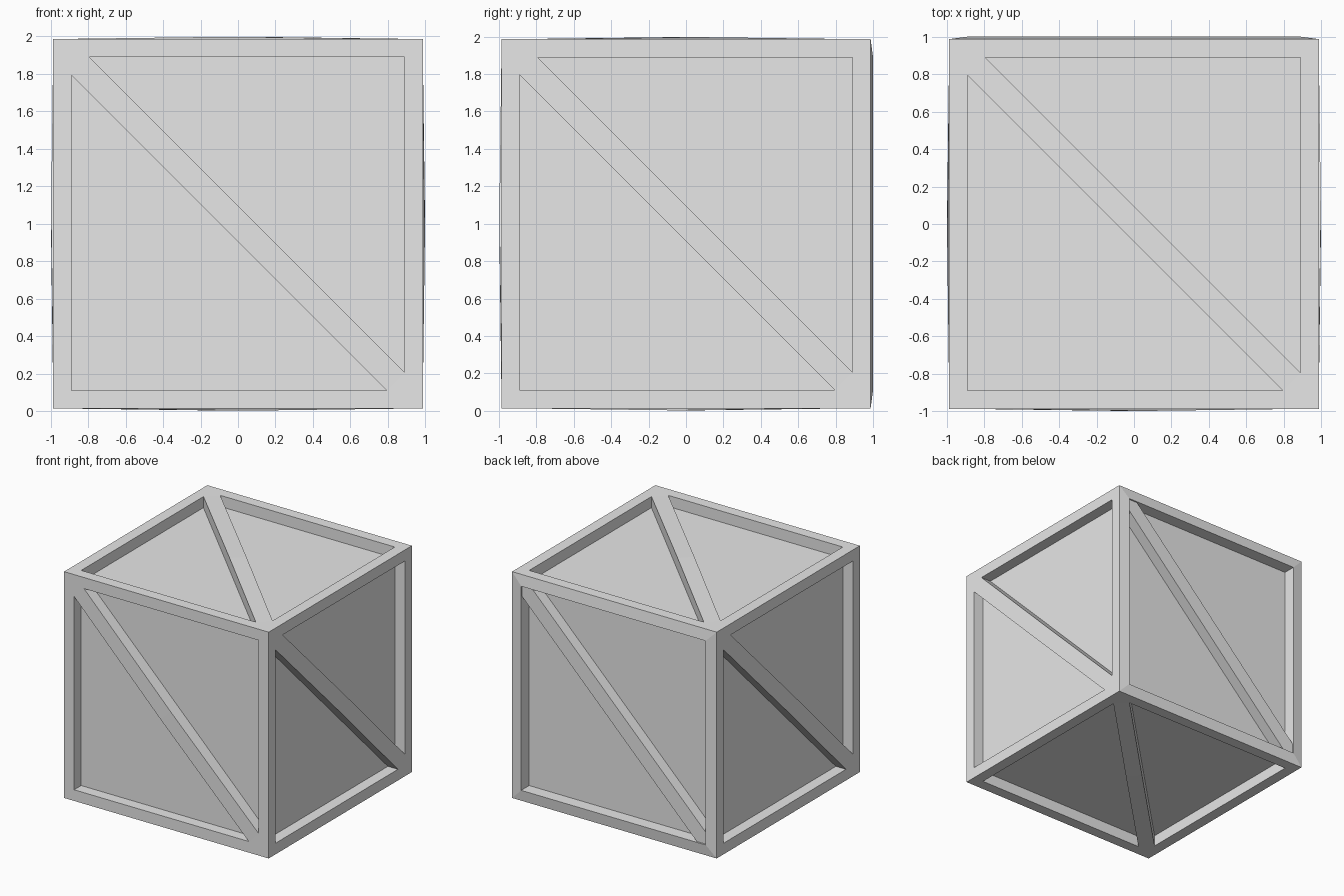
import bpy
import bmesh
from mathutils import Vector

cube = bpy.data.objects.get("Cube")
if cube:
    bpy.data.objects.remove(cube)

OUTER = 0.987   # half size of the frame
INNER = 0.89    # half size of the recessed core
BAR = 0.095     # half width of a brace along the frame edge

grey = bpy.data.materials.new("plain grey")
grey.use_nodes = True
colour = (0.8, 0.8, 0.8, 1)
grey.diffuse_color = colour
grey.node_tree.nodes["Principled BSDF"].inputs["Base Color"].default_value = colour

X, Y, Z = Vector((1, 0, 0)), Vector((0, 1, 0)), Vector((0, 0, 1))
# Each side: right and up directions as seen from outside
SIDES = {
    "front": (X, Z), "back": (-X, Z), "right": (Y, Z),
    "left": (-Y, Z), "top": (X, Y), "bottom": (X, -Y),
}


def finish(name, bm):
    bmesh.ops.remove_doubles(bm, verts=bm.verts, dist=0.0005)
    mesh = bpy.data.meshes.new(name)
    bm.to_mesh(mesh)
    bm.free()
    mesh.materials.append(grey)
    obj = bpy.data.objects.new(name, mesh)
    obj.location.z = 1
    bpy.context.collection.objects.link(obj)


def placer(u, v):
    n = u.cross(v)
    return lambda p, h: u * p[0] + v * p[1] + n * h


def add_face(bm, points):
    bm.faces.new([bm.verts.new(p) for p in points])


def square(s):
    return [(-s, -s), (s, -s), (s, s), (-s, s)]


# Recessed panels: one solid core
bm = bmesh.new()
bmesh.ops.create_cube(bm, size=2 * INNER)
finish("recessed_panels", bm)

# Edge frame: mitred borders and pocket walls; the back rim is raised
bm = bmesh.new()
for side, (u, v) in SIDES.items():
    at = placer(u, v)
    rim = 1.0 if side == "back" else OUTER
    out, inn = square(OUTER), square(INNER)
    for i in range(4):
        j = (i + 1) % 4
        add_face(bm, [at(out[i], OUTER), at(out[j], OUTER), at(inn[j], rim), at(inn[i], rim)])
        add_face(bm, [at(inn[i], rim), at(inn[j], rim), at(inn[j], INNER), at(inn[i], INNER)])
finish("edge_frame", bm)

# Diagonal braces, slightly crowned in the middle
for side, (u, v) in SIDES.items():
    at = placer(u, v)
    crown = OUTER if side == "back" else OUTER + 0.011
    near, mid = INNER - 2 * BAR / 2, BAR / 2
    upper = [((-near, INNER), OUTER), ((mid, mid), crown), ((INNER, -near), OUTER)]
    lower = [((near, -INNER), OUTER), ((-mid, -mid), crown), ((-INNER, near), OUTER)]
    tips = [((-INNER, INNER), OUTER), ((INNER, -INNER), OUTER)]
    bm = bmesh.new()
    for a, b, c, d in ((lower[2], lower[1], upper[1], upper[0]),
                       (lower[1], lower[0], upper[2], upper[1])):
        add_face(bm, [at(*a), at(*b), at(*c), at(*d)])
    add_face(bm, [at(*p) for p in (tips[0], lower[2], upper[0])])
    add_face(bm, [at(*p) for p in (tips[1], upper[2], lower[0])])
    for line in (upper, lower):
        for a, b in zip(line, line[1:]):
            add_face(bm, [at(*a), at(*b), at(b[0], INNER), at(a[0], INNER)])
    bmesh.ops.remove_doubles(bm, verts=bm.verts, dist=0.0005)
    bmesh.ops.recalc_face_normals(bm, faces=bm.faces)
    # Keep the brace top facing outwards
    n = u.cross(v)
    if sum(f.normal.dot(n) * f.calc_area() for f in bm.faces) < 0:
        bmesh.ops.reverse_faces(bm, faces=bm.faces)
    finish(side + "_brace", bm)
